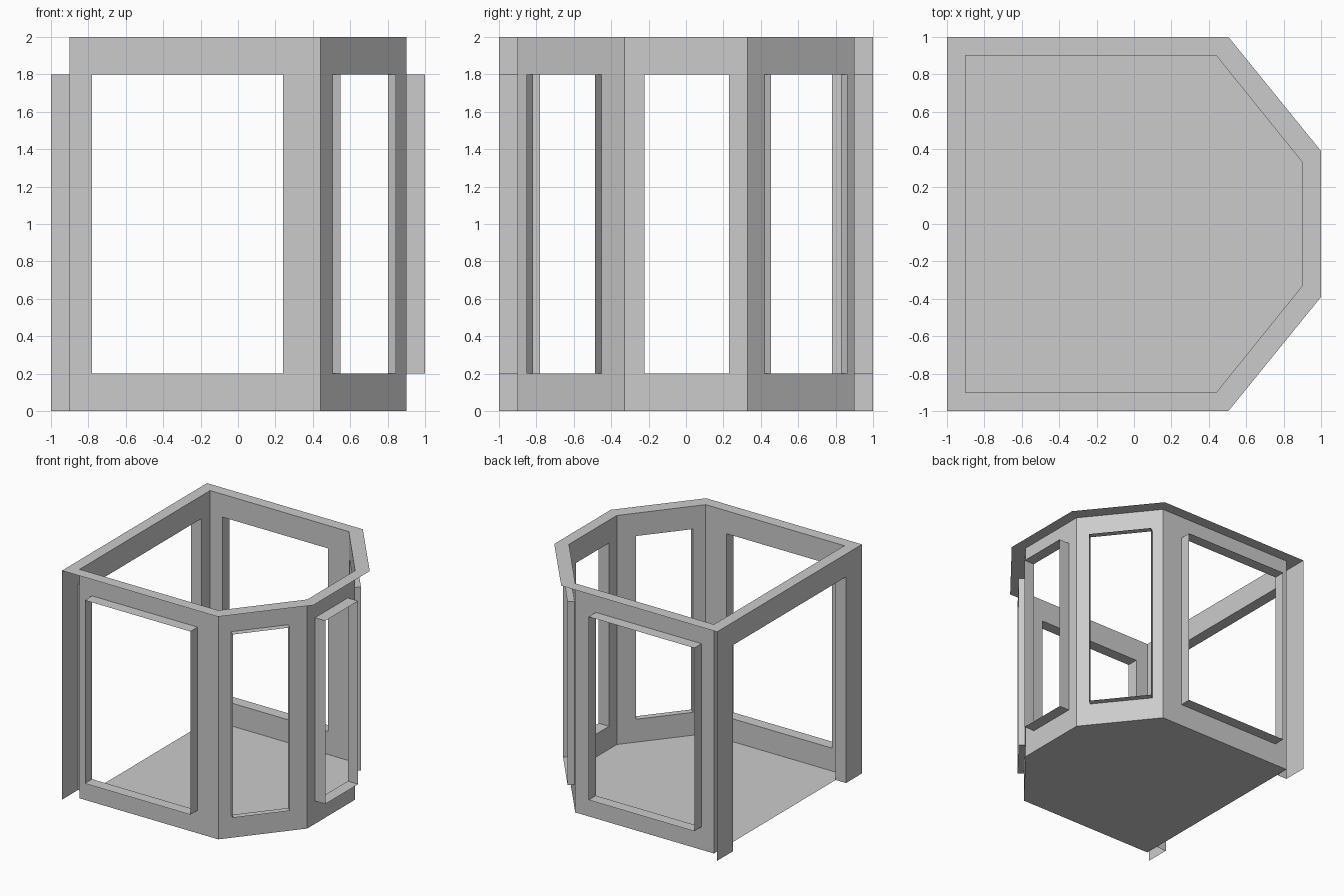
import bpy, bmesh
from mathutils import Vector

if "Cube" in bpy.data.objects:
    bpy.data.objects.remove(bpy.data.objects["Cube"])

H = 2.0
INNER = [(-.9, -.9), (.44, -.9), (.9, -.33), (.9, .33), (.44, .9), (-.9, .9)]
OUTER = [(-1, -1), (.505, -1), (1, -.39), (1, .39), (.505, 1), (-1, 1)]


def finish(name, bm):
    bmesh.ops.remove_doubles(bm, verts=bm.verts, dist=1e-5)
    mesh = bpy.data.meshes.new(name)
    bm.to_mesh(mesh)
    bm.free()
    ob = bpy.data.objects.new(name, mesh)
    bpy.context.collection.objects.link(ob)
    return ob


def wall(name, p0, p1, u0, u1, z0, z1, depth):
    """Thin wall from p0 to p1 with an opening u0-u1, z0-z1 and a sleeve pushed outward."""
    a, b = Vector((*p0, 0)), Vector((*p1, 0))
    length = (b - a).length
    d = (b - a).normalized()
    out = Vector((d.y, -d.x, 0)) * depth
    up = Vector((0, 0, 1))
    bm = bmesh.new()

    def ring(ua, ub, za, zb, off):
        return [bm.verts.new(a + d * u + up * z + off)
                for u, z in ((ua, za), (ub, za), (ub, zb), (ua, zb))]

    zero = Vector()
    rings = [ring(0, length, 0, H, zero), ring(u0, u1, z0, z1, zero)]
    if depth:
        rings.append(ring(u0, u1, z0, z1, out))
    for r, s in zip(rings, rings[1:]):
        for i in range(4):
            if i == 0 and z0 == 0:      # a doorway has no sill
                continue
            j = (i + 1) % 4
            bm.faces.new((r[i], r[j], s[j], s[i]))
    return finish(name, bm)


# Five windowed walls and the inner doorway wall, following the plan
#        name                u0    u1    z0  z1   depth
walls = [("front_wall",      .12, 1.14, .2, 1.8, .1),
         ("front_bay_wall",  .104, .575, .2, 1.8, .055),
         ("right_wall",      .107, .56, .2, 1.8, .1),
         ("back_bay_wall",   .116, .642, .2, 1.8, .055),
         ("back_wall",       .20, 1.22, .2, 1.8, .1),
         ("inner_door_wall", .12, 1.68, 0, 1.8, .1)]
for i, (name, *opening) in enumerate(walls):
    wall(name, INNER[i], INNER[(i + 1) % 6], *opening)

# Outer face of the doorway
wall("outer_door_wall", OUTER[5], OUTER[0], .22, 1.78, 0, 1.8, 0)

# Floor
bm = bmesh.new()
bm.faces.new([bm.verts.new((x, y, 0)) for x, y in INNER])
finish("floor", bm)

# Flat rim on top of the walls
bm = bmesh.new()
inner = [bm.verts.new((x, y, H)) for x, y in INNER]
outer = [bm.verts.new((x, y, H)) for x, y in OUTER]
for i in range(6):
    j = (i + 1) % 6
    bm.faces.new((outer[i], outer[j], inner[j], inner[i]))
finish("top_rim", bm)
